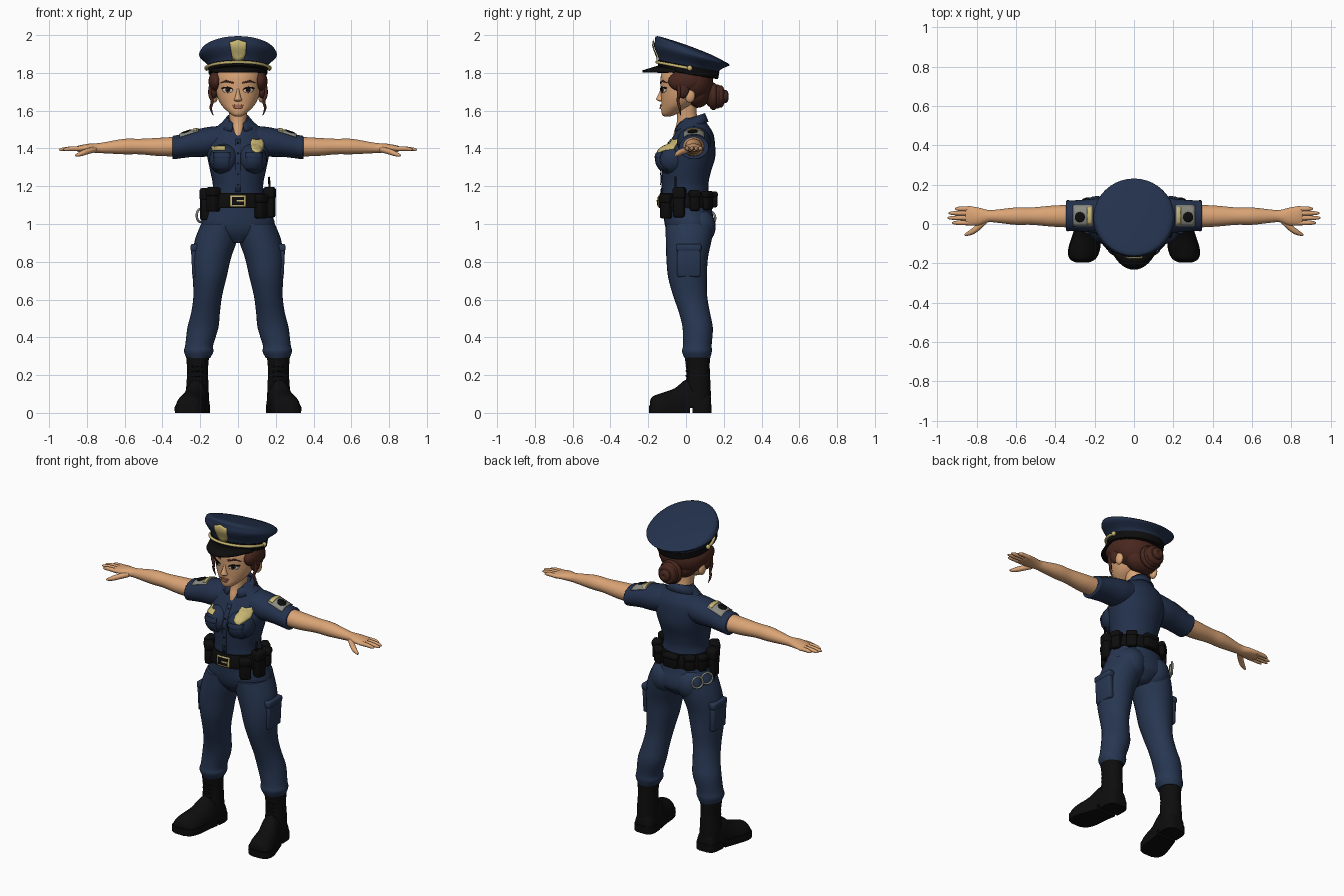
import bpy, bmesh, math
from math import sin, cos, pi, radians
from mathutils import Vector, Matrix
from mathutils.bvhtree import BVHTree

if "Cube" in bpy.data.objects:
    bpy.data.objects.remove(bpy.data.objects["Cube"])


def material(name, rgb):
    m = bpy.data.materials.new(name)
    m.diffuse_color = (*rgb, 1)
    m.use_nodes = True
    m.node_tree.nodes["Principled BSDF"].inputs["Base Color"].default_value = m.diffuse_color
    return m


NAVY = material("navy_shirt", (0.017, 0.031, 0.072))
TROUSER = material("navy_trousers", (0.020, 0.037, 0.082))
SKIN = material("skin", (0.70, 0.37, 0.18))
BLACK = material("black_leather", (0.004, 0.004, 0.004))
HAIR = material("brown_hair", (0.065, 0.020, 0.013))
GOLD = material("gold", (0.58, 0.47, 0.17))
SILVER = material("silver", (0.26, 0.26, 0.23))
LIPS = material("lips", (0.40, 0.14, 0.09))
WHITE = material("eye_white", (0.65, 0.60, 0.52))
SIDES = ((1, "left"), (-1, "right"))


def finish(name, bm, mat):
    me = bpy.data.meshes.new(name)
    bm.to_mesh(me)
    bm.free()
    me.materials.append(mat)
    ob = bpy.data.objects.new(name, me)
    bpy.context.collection.objects.link(ob)
    return ob


def smooth_rings(rings, sub):
    """Catmull-Rom interpolation between cross-sections."""
    R = [list(r) + [0] * (6 - len(r)) for r in rings]
    out = []
    for i in range(len(R) - 1):
        p0, p1, p2, p3 = R[max(i - 1, 0)], R[i], R[i + 1], R[min(i + 2, len(R) - 1)]
        for k in range(sub):
            t = k / sub
            out.append([0.5 * (2 * b + (c - a) * t + (2 * a - 5 * b + 4 * c - d) * t * t
                               + (3 * b - a - 3 * c + d) * t ** 3)
                        for a, b, c, d in zip(p0, p1, p2, p3)])
    return out + [R[-1]]


def loft(name, rings, mat, axis="z", n=28, sub=4, s=1, zlim=(0, 3)):
    """Skin elliptical rings (position, centre a, centre b, radius a, radius b, tilt)."""
    bm = bmesh.new()
    loops = []
    for t, a, b, ra, rb, tilt in smooth_rings(rings, sub):
        loop = []
        for k in range(n):
            u, v = a + ra * cos(2 * pi * k / n), b + rb * sin(2 * pi * k / n)
            p = {"z": (u, v, t - tilt * (v - b)), "x": (t, u, v), "y": (u, t, v)}[axis]
            loop.append(bm.verts.new((p[0] * s, p[1], min(max(p[2], zlim[0]), zlim[1]))))
        loops.append(loop)
    for A, B in zip(loops, loops[1:]):
        for k in range(n):
            bm.faces.new((A[k], A[(k + 1) % n], B[(k + 1) % n], B[k]))
    bm.faces.new(loops[0])
    bm.faces.new(loops[-1])
    bmesh.ops.recalc_face_normals(bm, faces=bm.faces)
    return finish(name, bm, mat)


def ellipsoid(name, c, r, mat):
    bm = bmesh.new()
    bmesh.ops.create_uvsphere(bm, u_segments=24, v_segments=14, radius=1,
                              matrix=Matrix.Translation(c) @ Matrix.Diagonal((*r, 1)))
    return finish(name, bm, mat)


def box(name, c, size, mat, turn=0, tip=0, bevel=0.01):
    bm = bmesh.new()
    m = (Matrix.Translation(c) @ Matrix.Rotation(turn, 4, "Z") @ Matrix.Rotation(tip, 4, "Y")
         @ Matrix.Diagonal((*size, 1)))
    bmesh.ops.create_cube(bm, size=1, matrix=m)
    bmesh.ops.bevel(bm, geom=bm.edges[:], offset=bevel, segments=2, affect="EDGES", profile=0.5)
    return finish(name, bm, mat)


def tube(name, pts, radius, mat, taper=None, cyclic=False):
    cu = bpy.data.curves.new(name, "CURVE")
    cu.dimensions, cu.bevel_depth, cu.bevel_resolution = "3D", radius, 3
    cu.resolution_u, cu.use_fill_caps = 4, True
    sp = cu.splines.new("NURBS")
    sp.points.add(len(pts) - 1)
    for i, p in enumerate(pts):
        sp.points[i].co = (*p, 1)
        sp.points[i].radius = taper[i] if taper else 1
    sp.order_u, sp.use_endpoint_u, sp.use_cyclic_u = 3, not cyclic, cyclic
    cu.materials.append(mat)
    ob = bpy.data.objects.new(name, cu)
    bpy.context.collection.objects.link(ob)
    return ob


def oval(cx, cz, rx, rz, n=16):
    return [(cx + rx * cos(2 * pi * k / n), cz + rz * sin(2 * pi * k / n)) for k in range(n)]


def rect(cx, cz, w, h):
    return [(cx + i * w / 2, cz + j * h / 2) for i, j in ((-1, -1), (1, -1), (1, 1), (-1, 1))]


def decal(name, outline, targets, mat, axis="y", off=0.005):
    """Thin plate laid on the front (y) or top (z) of the target surfaces."""
    verts, polys = [], []
    for ob in targets:
        base = len(verts)
        verts += [v.co.copy() for v in ob.data.vertices]
        polys += [[base + i for i in p.vertices] for p in ob.data.polygons]
    tree = BVHTree.FromPolygons(verts, polys)
    d = Vector((0, 1, 0)) if axis == "y" else Vector((0, 0, -1))
    if len(outline) < 10:
        outline = [(p[0] + (q[0] - p[0]) * k / 5, p[1] + (q[1] - p[1]) * k / 5)
                   for p, q in zip(outline, outline[1:] + outline[:1]) for k in range(5)]
    n = len(outline)
    cu, cv = sum(p[0] for p in outline) / n, sum(p[1] for p in outline) / n
    bm = bmesh.new()

    def place(u, v):
        hit = tree.ray_cast(Vector((u, -2, v) if axis == "y" else (u, v, 3)), d)[0]
        if hit is None:
            hit = tree.find_nearest(Vector((u, -0.15, v) if axis == "y" else (u, v, 1.45)))[0]
        return bm.verts.new(hit - d * off)

    loops = [[place(cu + (u - cu) * f, cv + (v - cv) * f) for u, v in outline] for f in (1, 0.7, 0.35)]
    mid = place(cu, cv)
    for k in range(n):
        j = (k + 1) % n
        for A, B in zip(loops, loops[1:]):
            bm.faces.new((A[k], A[j], B[j], B[k]))
        bm.faces.new((loops[-1][k], loops[-1][j], mid))
    ob = finish(name, bm, mat)
    sol = ob.modifiers.new("thickness", "SOLIDIFY")
    sol.thickness, sol.offset = 0.003, 0
    return ob


def strip(name, inner, outer, mat, thick):
    """Sheet between two matching paths, thickened."""
    bm = bmesh.new()
    A, B = [bm.verts.new(p) for p in inner], [bm.verts.new(p) for p in outer]
    for k in range(len(A) - 1):
        bm.faces.new((A[k], A[k + 1], B[k + 1], B[k]))
    ob = finish(name, bm, mat)
    sol = ob.modifiers.new("thickness", "SOLIDIFY")
    sol.thickness, sol.offset = thick, 0
    return ob


# Torso, hips and neck
shirt = loft("shirt", [(1.13, 0, 0, .145, .128), (1.20, 0, -.005, .133, .123), (1.27, 0, 0, .145, .130),
                       (1.35, 0, .012, .162, .142), (1.42, 0, .03, .172, .124), (1.48, 0, .042, .15, .102),
                       (1.53, 0, .038, .095, .075), (1.56, 0, .035, .06, .058)], NAVY)
loft("hips", [(.90, 0, .02, .05, .08), (.95, 0, .025, .165, .122), (1.0, 0, .02, .195, .133),
              (1.06, 0, .01, .174, .13), (1.14, 0, 0, .15, .128)], TROUSER)
loft("neck", [(1.44, 0, 0, .035, .07), (1.49, 0, .005, .04, .068), (1.53, 0, .01, .045, .06),
              (1.58, 0, .005, .048, .052), (1.66, 0, 0, .055, .055)], SKIN)
chest = [shirt]
arc = [radians(-68 + 316 * k / 24) for k in range(25)]
strip("collar", [(.057 * cos(a), .03 + .066 * sin(a), 1.56 + .025 * sin(a)) for a in arc],
      [(.095 * cos(a), .03 + (.095 if sin(a) < 0 else .085) * sin(a), 1.515 + .025 * sin(a)) for a in arc],
      NAVY, .01)

for s, side in SIDES:
    chest.append(ellipsoid("bust_" + side, (s * .073, -.07, 1.342), (.08, .088, .082), NAVY))
    ellipsoid("seat_" + side, (s * .085, .065, .985), (.092, .092, .1), TROUSER)
    # Sleeve, arm and hand
    sleeve = loft("sleeve_" + side, [(.08, .042, 1.445, .085, .075), (.16, .042, 1.435, .09, .078),
                  (.24, .042, 1.425, .083, .07), (.31, .042, 1.41, .078, .063), (.343, .042, 1.405, .078, .062),
                  (.345, .042, 1.405, .06, .05)], NAVY, "x", s=s)
    decal("shoulder_patch_" + side, rect(s * .26, .042, .10, .11), [sleeve], SILVER, "z")
    decal("patch_emblem_" + side, oval(s * .275, .035, .025, .026), [sleeve], BLACK, "z", .008)
    decal("patch_trim_" + side, rect(s * .228, .042, .02, .09), [sleeve], GOLD, "z", .008)
    loft("arm_" + side, [(.32, .04, 1.41, .058, .052), (.42, .04, 1.408, .053, .048), (.52, .04, 1.41, .044, .041),
                         (.60, .04, 1.41, .044, .041), (.70, .04, 1.404, .033, .030), (.74, .04, 1.402, .031, .026),
                         (.79, .038, 1.402, .045, .023), (.84, .042, 1.399, .049, .017),
                         (.856, .042, 1.398, .044, .012)], SKIN, "x", s=s)
    for name, y, tip in (("index", .006, .925), ("middle", .031, .948), ("ring", .055, .942), ("little", .077, .91)):
        tube(f"{name}_finger_{side}", [(s * .83, y, 1.398), (s * .88, y, 1.4), (s * (tip - .01), y, 1.395),
             (s * tip, y, 1.393)], .0125, SKIN, (1, 1, .75, .3))
    tube("thumb_" + side, [(s * .76, .015, 1.395), (s * .80, -.025, 1.385), (s * .835, -.047, 1.37),
                           (s * .86, -.056, 1.362)], .016, SKIN, (1, 1, .85, .35))
    # Trouser leg with gathered cuff and cargo pocket
    loft("trouser_leg_" + side, [(.29, .21, .06, .062, .068), (.325, .208, .058, .078, .079),
         (.36, .205, .06, .074, .076), (.45, .186, .062, .082, .080), (.53, .172, .045, .076, .082),
         (.62, .16, .022, .076, .09), (.72, .15, .008, .09, .103), (.82, .14, .006, .103, .110),
         (.92, .115, .015, .112, .122), (1.0, .095, .02, .1, .128)], TROUSER, s=s)
    box("cargo_pocket_" + side, (s * .228, .015, .80), (.035, .125, .16), TROUSER, tip=s * .05)
    box("cargo_flap_" + side, (s * .229, .015, .875), (.044, .132, .04), TROUSER, tip=s * .03)
    # Boot
    loft("boot_shaft_" + side, [(.03, .215, .065, .06, .065), (.12, .215, .065, .06, .066), (.22, .214, .064, .055, .062),
                                (.29, .214, .06, .06, .066), (.32, .212, .06, .06, .066)], BLACK, s=s)
    loft("boot_foot_" + side, [(.132, .212, .03, .028, .05), (.118, .212, .03, .055, .09), (.06, .215, .03, .065, .13),
         (0, .222, .03, .066, .145), (-.06, .238, .03, .07, .10), (-.13, .253, .03, .076, .075),
         (-.175, .26, .03, .062, .058), (-.19, .262, .03, .03, .035)], BLACK, "y", s=s, zlim=(.025, 1))
    loft("boot_sole_" + side, [(.02, .22, .02, .066, .2), (-.05, .238, .02, .073, .2), (-.13, .254, .02, .081, .2),
         (-.178, .261, .02, .066, .2), (-.197, .262, .02, .03, .2)], BLACK, "y", s=s, zlim=(0, .04))
    loft("boot_heel_" + side, [(.035, .216, .02, .066, .2), (.09, .213, .02, .066, .2), (.122, .212, .02, .055, .2),
                               (.136, .212, .02, .028, .2)], BLACK, "y", s=s, zlim=(0, .045))
    for k in range(6):
        z = .14 + .026 * k
        tube(f"boot_lace_{side}_{k}", [(s * .185, .012, z), (s * .215, -.008, z + .008), (s * .245, .012, z)], .005, BLACK)

# Shirt details
decal("button_placket", rect(0, 1.31, .026, .28), chest, NAVY, off=.004)
for k in range(5):
    decal(f"shirt_button_{k}", oval(0, 1.21 + .055 * k, .005, .005, 10), chest, BLACK, off=.007)
for s, side in SIDES:
    decal("breast_pocket_" + side, rect(s * .085, 1.325, .085, .08), chest, NAVY)
    decal("pocket_flap_" + side, rect(s * .085, 1.363, .092, .028), chest, NAVY, off=.009)
badge = [(.065, 1.43), (.075, 1.452), (.10, 1.445), (.128, 1.452), (.138, 1.43), (.135, 1.395), (.105, 1.37), (.072, 1.392)]
decal("chest_badge", badge, chest, GOLD, off=.008)
decal("name_plate", rect(-.105, 1.402, .075, .022), chest, GOLD, off=.008)

# Duty belt and its gear
belt = loft("belt", [(1.085, 0, 0, .174, .143), (1.09, 0, 0, .176, .145), (1.16, 0, 0, .16, .139),
                     (1.165, 0, 0, .156, .136)], BLACK, sub=1, n=40)
decal("buckle", rect(0, 1.122, .085, .06), [belt], GOLD, off=.006)
decal("buckle_centre", rect(0, 1.122, .065, .042), [belt], BLACK, off=.009)
decal("buckle_prong", rect(.012, 1.122, .04, .008), [belt], GOLD, off=.012)
for name, deg, w, d, h, z in (("front_pouch_left", -45, .06, .05, .13, 1.095), ("radio", -14, .06, .055, .16, 1.115),
                              ("side_pouch_left", 18, .05, .05, .11, 1.125), ("rear_pouch_left", 50, .06, .04, .10, 1.125),
                              ("rear_pouch_centre", 90, .09, .04, .085, 1.13), ("rear_pouch_right", 128, .06, .04, .09, 1.13),
                              ("cuff_case", 155, .05, .04, .10, 1.125), ("holster", 187, .065, .055, .17, 1.105),
                              ("front_pouch_right", 220, .065, .05, .13, 1.13)):
    a = radians(deg)
    c = (.172 * cos(a), .146 * sin(a), z)
    box(name, c, (w, d, h), BLACK, turn=a - pi / 2)
    box(name + "_flap", (c[0], c[1], z + h * .3), (w + .006, d + .006, h * .35), BLACK, turn=a - pi / 2)
tube("radio_antenna", [(.168, -.055, 1.17), (.166, -.055, 1.21), (.164, -.055, 1.25)], .006, BLACK)
for k, (x, y, z) in enumerate(((-.195, .075, 1.045), (-.165, .125, 1.03))):
    t = Vector((.6, .8, 0))
    tube(f"handcuff_{k}", [Vector((x, y, z)) + t * .034 * cos(q * pi / 5) + Vector((-.004, .004, .036 * sin(q * pi / 5)))
                           for q in range(10)], .006, SILVER, cyclic=True)

# Head and face
head = loft("head", [(1.568, 0, -.1, .012, .012), (1.578, 0, -.092, .034, .034), (1.60, 0, -.072, .06, .059),
                     (1.63, 0, -.047, .088, .083), (1.67, 0, -.03, .108, .102), (1.72, 0, -.02, .119, .114),
                     (1.78, 0, -.01, .124, .124), (1.84, 0, 0, .11, .115)], SKIN, n=36)
loft("nose", [(1.648, 0, -.128, .012, .012), (1.657, 0, -.132, .021, .024), (1.668, 0, -.132, .017, .024),
              (1.695, 0, -.126, .010, .016), (1.73, 0, -.12, .008, .012)], SKIN)
decal("upper_lip", oval(0, 1.627, .03, .006), [head], LIPS, off=.005)
decal("lower_lip", oval(0, 1.616, .024, .007), [head], LIPS, off=.007)
for s, side in SIDES:
    x = s * .054
    decal("eye_" + side, oval(x, 1.708, .027, .0135), [head], WHITE, off=.003)
    decal("iris_" + side, oval(x, 1.709, .0115, .0125), [head], HAIR, off=.005)
    decal("pupil_" + side, oval(x, 1.709, .006, .006), [head], BLACK, off=.007)
    decal("lashes_" + side, [(x - s * .028, 1.712), (x, 1.719), (x + s * .032, 1.716), (x + s * .034, 1.723),
                             (x, 1.727), (x - s * .024, 1.718)], [head], BLACK, off=.006)
    decal("brow_" + side, [(x - s * .03, 1.742), (x + s * .01, 1.755), (x + s * .038, 1.747),
                           (x + s * .01, 1.762), (x - s * .03, 1.752)], [head], HAIR, off=.004)
    ellipsoid("ear_" + side, (s * .124, .02, 1.68), (.018, .028, .038), SKIN)
    # Side hair and loose curls
    ellipsoid("side_hair_" + side, (s * .118, -.01, 1.755), (.038, .085, .055), HAIR)
    ellipsoid("temple_hair_" + side, (s * .128, -.015, 1.715), (.026, .035, .05), HAIR)
    tube("curl_" + side, [(s * .14, -.04, 1.75), (s * .155, -.035, 1.69), (s * .132, -.045, 1.65), (s * .15, -.03, 1.61),
                          (s * .13, -.03, 1.575)], .010, HAIR, (1, 1, .8, .7, .2))
ellipsoid("hair_cap", (0, .03, 1.745), (.146, .115, .11), HAIR)
ellipsoid("nape_hair", (0, .06, 1.69), (.105, .07, .075), HAIR)
ellipsoid("hair_bun", (0, .155, 1.675), (.062, .058, .065), HAIR)
for k, (r, y) in enumerate(((.056, .145), (.042, .182), (.018, .205))):
    tube(f"bun_coil_{k}", [(r * cos(q * pi / 5), y, 1.675 + r * sin(q * pi / 5)) for q in range(10)],
         .019, HAIR, cyclic=True)

# Peaked cap
crown = loft("cap_crown", [(1.82, 0, .012, .15, .155, .18), (1.85, 0, .018, .165, .165, .20),
                           (1.888, 0, .03, .203, .198, .25), (1.908, 0, .031, .202, .196, .31),
                           (1.925, 0, .03, .178, .183, .38), (1.935, 0, .03, .09, .10, .37),
                           (1.938, 0, .03, .01, .01, .37)], NAVY, n=40)
loft("cap_band", [(1.793, 0, .012, .15, .152, .17), (1.796, 0, .012, .155, .158, .17),
                  (1.838, 0, .014, .16, .163, .19), (1.840, 0, .014, .15, .155, .19)], BLACK, sub=1, n=40)
arc = [radians(205 + 130 * k / 24) for k in range(25)]
strip("cap_visor", [(.156 * cos(a), .012 + .155 * sin(a), 1.80 - .035 * sin(a)) for a in arc],
      [(.15 * cos(a), .012 + .158 * sin(a) - .085 * max(0, cos(1.38 * (a - 1.5 * pi))) ** .7,
        1.796 - .012 * sin(a)) for a in arc], BLACK, .01)
arc = [radians(180 + 180 * k / 24) for k in range(25)]
tube("cap_braid", [(.165 * cos(a), .013 + .168 * sin(a), 1.825 - .032 * sin(a)) for a in arc], .008, GOLD)
for s, side in SIDES:
    ellipsoid("cap_button_" + side, (s * .166, .02, 1.825), (.012, .014, .014), GOLD)
shield = [(-.045, 1.965), (-.02, 1.972), (0, 1.98), (.02, 1.972), (.045, 1.965), (.042, 1.90), (.03, 1.875),
          (0, 1.862), (-.03, 1.875)]
decal("cap_badge", [(x, z - .002) for x, z in shield], [crown], GOLD, off=.009)

# Smooth shading with sharp edges kept
bpy.ops.object.select_all(action="DESELECT")
for ob in bpy.context.scene.objects:
    if ob.type == "MESH":
        ob.select_set(True)
        bpy.context.view_layer.objects.active = ob
bpy.ops.object.shade_smooth_by_angle(angle=radians(50))
